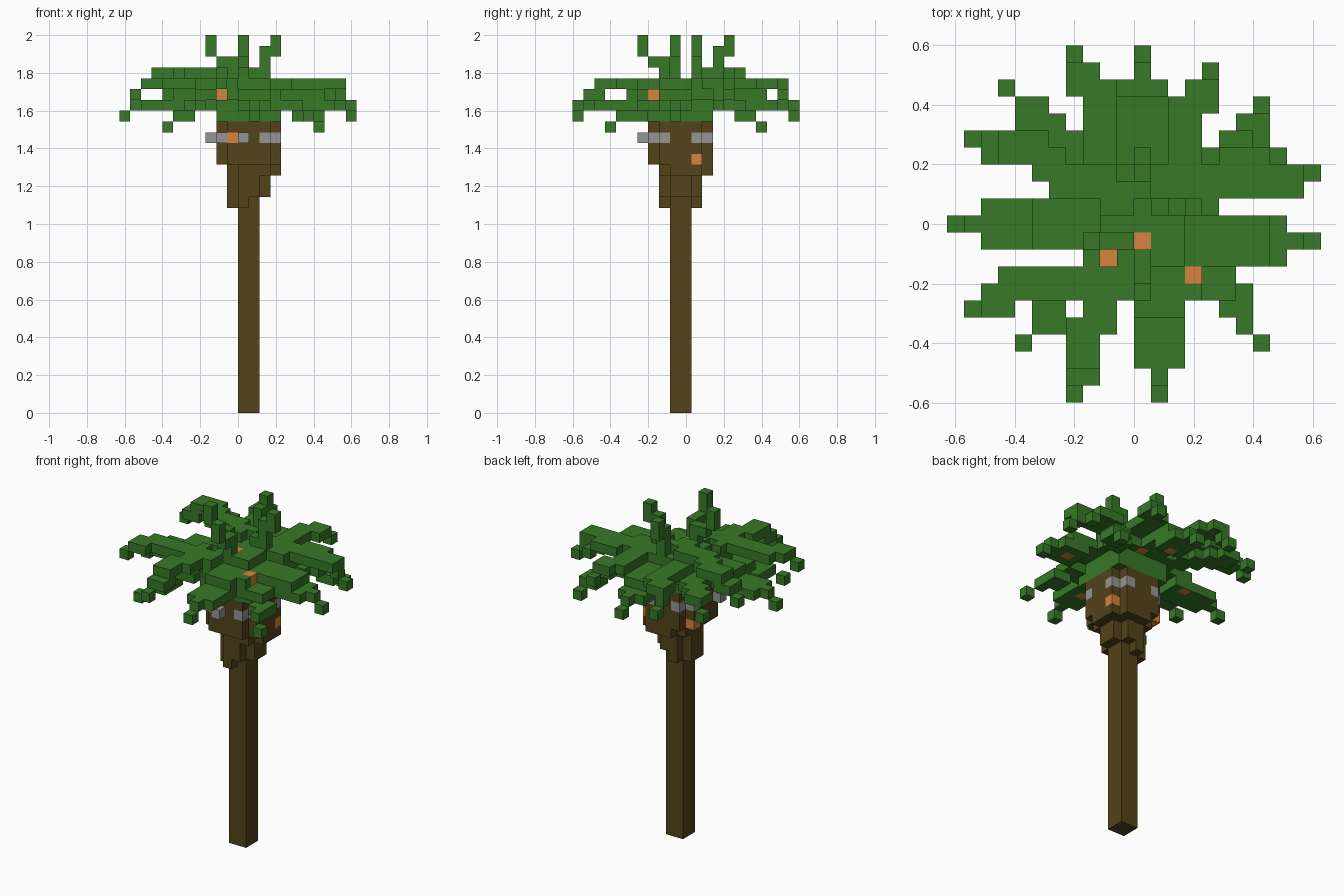
import bpy, bmesh
from mathutils import Vector

if "Cube" in bpy.data.objects:
    bpy.data.objects.remove(bpy.data.objects["Cube"])

UNIT = 2 / 35                                # edge of one block
ORIGIN = Vector((-11, -10.5, 0))             # grid corner, in blocks
HALF = Vector((0.5, 0.5, 0.5))


def material(name, rgb):
    mat = bpy.data.materials.new(name)
    mat.use_nodes = True
    mat.diffuse_color = (*rgb, 1)
    mat.node_tree.nodes["Principled BSDF"].inputs["Base Color"].default_value = (*rgb, 1)
    return mat


def block(xs, ys, zs, cut=False):
    """Cells of a box given inclusive ranges, optionally without its corner columns."""
    return {(i, j, k)
            for i in range(xs[0], xs[1] + 1)
            for j in range(ys[0], ys[1] + 1)
            for k in range(zs[0], zs[1] + 1)
            if not (cut and i in xs and j in ys)}


def clamp(value, low, high):
    return max(low, min(value, high))


def frond(tip, elbow, height, top, run, narrow=1, width=2):
    """Ribbon one block thick, rising one level every run blocks from its tip to the core."""
    root = (clamp(elbow[0], 9, 13), clamp(elbow[1], 7, 11))
    if max(tip) > 16:                        # wide stamps reach outward on these sides
        narrow += width - 1
    cells = set()
    for start, end in ((tip, elbow), (elbow, root)):
        a, b = Vector(start), Vector(end)
        steps = int(max(abs(c) for c in b - a))
        for s in range(steps + 1):
            i, j = (round(c) for c in a.lerp(b, s / steps))
            distance = max(abs(i - tip[0]), abs(j - tip[1]))
            k = min(height + (distance + run - 1) // run, top)
            w = 1 if distance < narrow else width
            cells |= block((i, i + w - 1), (j, j + w - 1), (k, k))
    return cells


def build(name, cells, solid, materials, spots=()):
    """Mesh the outside faces of cells; undersides of spot columns take the second colour."""
    bm = bmesh.new()
    for cell in cells:
        for axis in range(3):
            for sign in (-1, 1):
                step, u, v = Vector(), Vector(), Vector()
                step[axis] = sign
                if tuple(int(c) for c in Vector(cell) + step) in solid:
                    continue
                u[(axis + 1) % 3] = 0.5
                v[(axis + 2) % 3] = 0.5 * sign
                mid = Vector(cell) + HALF + ORIGIN + step / 2
                corners = (mid - u - v, mid + u - v, mid + u + v, mid - u + v)
                face = bm.faces.new([bm.verts.new(c * UNIT) for c in corners])
                face.material_index = int(step.z < 0 and cell[:2] in spots)
    bmesh.ops.remove_doubles(bm, verts=bm.verts, dist=UNIT / 100)
    mesh = bpy.data.meshes.new(name)
    bm.to_mesh(mesh)
    bm.free()
    for mat in materials:
        mesh.materials.append(mat)
    bpy.context.collection.objects.link(bpy.data.objects.new(name, mesh))


green = material("leaf green", (0.038, 0.19, 0.021))
brown = material("bark brown", (0.087, 0.057, 0.011))
orange = material("fruit orange", (0.69, 0.23, 0.05))
grey = material("stone grey", (0.3, 0.3, 0.3))

# Trunk, widening in steps below the crown
trunk = block((11, 12), (9, 10), (0, 26))
trunk |= block((10, 12), (8, 11), (19, 19), True)
trunk |= block((10, 13), (8, 11), (20, 21), True)
trunk |= block((10, 14), (8, 12), (22, 22), True)
trunk |= block((9, 14), (7, 12), (23, 26), True)

# Crown core and the disc from which the fronds spread
leaves = block((9, 14), (7, 12), (27, 29)) | block((10, 13), (8, 11), (30, 30))
leaves |= {c for c in block((6, 17), (4, 15), (29, 29))
           if (Vector(c).xy - Vector((11.5, 9.5))).length < 4.4}

# Broad low fronds along the axes
for tip, elbow in (((21, 9), (17, 8)), ((0, 10), (3, 9)),
                   ((11, 20), (10, 16)), ((12, 0), (11, 3))):
    leaves |= frond(tip, elbow, 27, 30, 4, 2, 3)

# Diagonal fronds with the lowest tips
for tip, elbow in (((4, 3), (6, 6)), ((18, 3), (16, 5)),
                   ((18, 17), (16, 14)), ((3, 18), (5, 15))):
    leaves |= frond(tip, elbow, 28 if tip[0] < tip[1] < 19 and tip[0] < 4 else 26, 29, 2)

# Middle fronds
for tip, elbow in (((21, 13), (17, 12)), ((7, 20), (8, 15)), ((7, 0), (7, 2))):
    leaves |= frond(tip, elbow, 28, 30, 1)

# High, flat fronds, one of them a level above the rest
for tip, elbow in (((1, 5), (5, 6)), ((15, 19), (13, 16)), ((19, 14), (16, 13))):
    leaves |= frond(tip, elbow, 29, 30, 1)
leaves |= frond((1, 15), (5, 13), 29, 31, 1)

# Four young fronds arching upward in a pinwheel
for i, j, dx, dy in ((8, 9, -1, 0), (14, 11, 1, 0), (11, 6, 0, -1), (11, 14, 0, 1)):
    middle, base = ((31, 33), (31, 31)) if dx + dy > 0 else ((32, 32), (31, 32))
    for back, levels in enumerate(((33, 34), middle, base)):
        x, y = i - dx * back, j - dy * back
        leaves |= block((x, x), (y, y), levels)

# Fruit sunk into the crown, with open sight lines above and beside it
sunk = {(9, 8, 29), (11, 9, 30)}
fruit = sunk | {(14, 7, 29), (12, 13, 29), (10, 7, 25), (14, 11, 23), (9, 11, 23)}
leaves -= {c for c in leaves for f in sunk if c[:2] == f[:2] and c[2] > f[2]}
leaves -= block((9, 9), (0, 7), (29, 29)) | block((15, 21), (7, 7), (29, 29))

# Stones ringing the trunk head
stones = {(i, j, 25) for i, j in ((8, 8), (9, 8), (9, 7), (11, 7), (11, 6), (13, 7),
                                  (14, 8), (14, 11), (13, 12), (10, 12), (9, 11))}

leaves -= fruit
trunk -= fruit | stones
solid = leaves | trunk | fruit | stones
build("palm_trunk", trunk, solid, [brown])
build("palm_fronds", leaves, solid, [green, orange], {(18, 9), (11, 16), (5, 11), (12, 4)})
build("fruit", fruit, solid, [orange])
build("trunk_stones", stones, solid, [grey])
